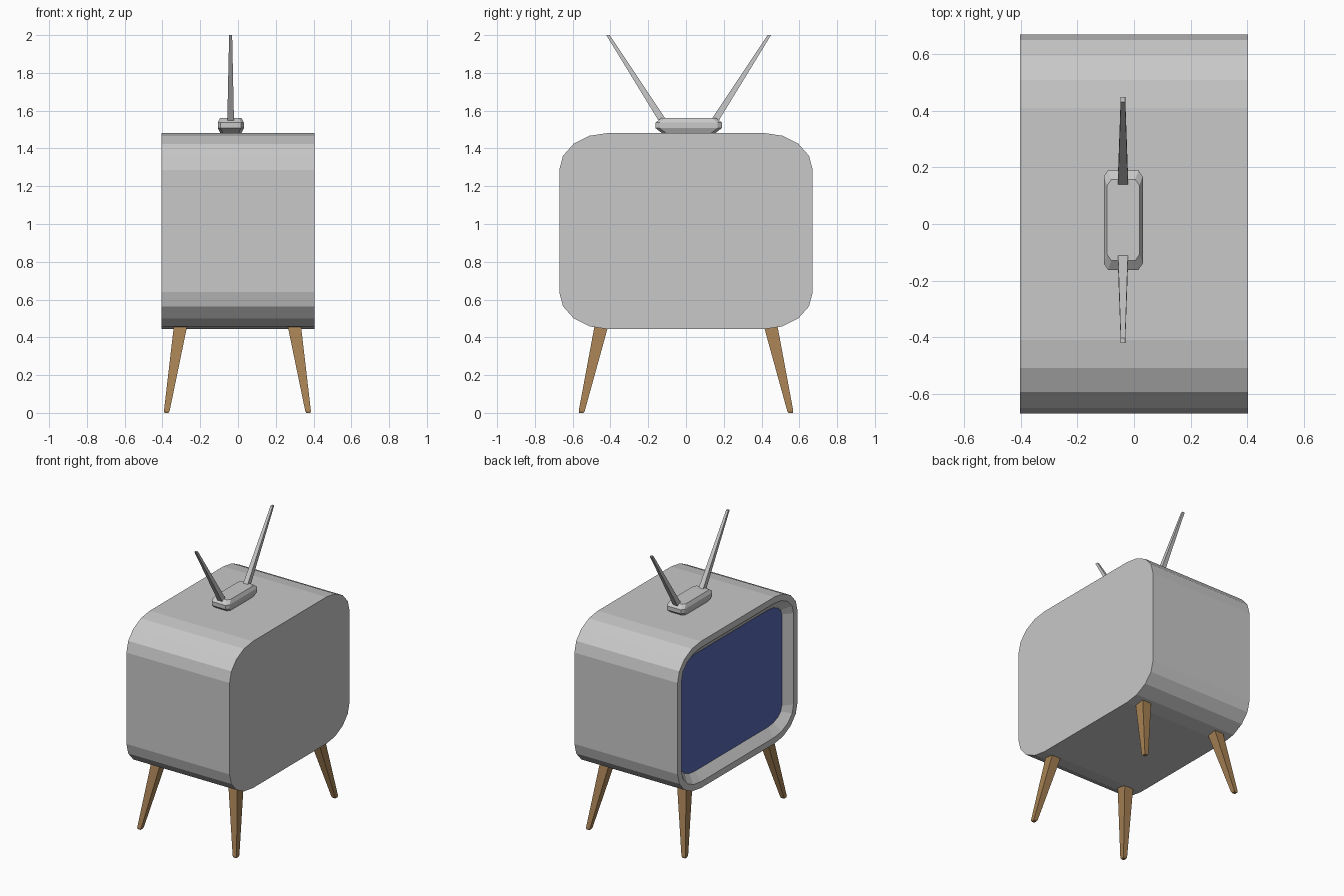
import bpy, bmesh, math

if "Cube" in bpy.data.objects:
    bpy.data.objects.remove(bpy.data.objects["Cube"])


def material(name, rgb):
    m = bpy.data.materials.new(name)
    m.diffuse_color = (*rgb, 1)
    m.use_nodes = True
    m.node_tree.nodes["Principled BSDF"].inputs["Base Color"].default_value = m.diffuse_color
    return m


GREY = material("grey casing", (0.58, 0.58, 0.58))
WOOD = material("warm wood", (0.38, 0.22, 0.088))
BLUE = material("dark blue screen", (0.095, 0.137, 0.44))


def loft(name, rings, mats):
    """Skin a list of equal-length rings and cap both ends; the last cap gets the last material."""
    bm = bmesh.new()
    loops = [[bm.verts.new(p) for p in ring] for ring in rings]
    n = len(loops[0])
    for a, b in zip(loops, loops[1:]):
        for i in range(n):
            j = (i + 1) % n
            bm.faces.new((a[i], a[j], b[j], b[i]))
    bm.faces.new(loops[0][::-1])
    bm.faces.new(loops[-1]).material_index = len(mats) - 1
    bmesh.ops.recalc_face_normals(bm, faces=bm.faces)
    me = bpy.data.meshes.new(name)
    bm.to_mesh(me)
    bm.free()
    for m in mats:
        me.materials.append(m)
    ob = bpy.data.objects.new(name, me)
    bpy.context.collection.objects.link(ob)
    return ob


# Casing: rounded box running along x, with a sloped bezel and screen on the -x side
def casing_ring(x, inset=0.0):
    ry, rz = 0.26 - inset, 0.196 - inset
    pts = []
    for q, (sy, sz) in enumerate([(1, 1), (-1, 1), (-1, -1), (1, -1)]):
        for k in range(5):
            a = math.radians(q * 90 + k * 22.5)
            pts.append((x, sy * 0.411 + ry * math.cos(a),
                        0.9625 + sz * 0.3235 + rz * math.sin(a)))
    return pts


loft("casing", [casing_ring(0.404), casing_ring(-0.404),
                casing_ring(-0.404, 0.045), casing_ring(-0.354, 0.105)], [GREY, BLUE])


# Square ring, used by the legs and the antenna rods
def square_ring(x, y, z, hx, hy):
    return [(x + sx * hx, y + sy * hy, z)
            for sx, sy in ((-1, -1), (1, -1), (1, 1), (-1, 1))]


# Four splayed tapered legs with slightly rounded feet
for sx, side in ((-1, "left"), (1, "right")):
    for sy, end in ((-1, "front"), (1, "back")):
        loft(f"{end}_{side}_leg",
             [square_ring(sx * 0.375 - 0.003, sy * 0.554, 0, 0.011, 0.012),
              square_ring(sx * 0.374 - 0.003, sy * 0.552, 0.01, 0.015, 0.016),
              square_ring(sx * 0.302 - 0.003, sy * 0.449, 0.456, 0.035, 0.036)], [WOOD])


# Antenna base: chamfered block
def block_ring(z, ix, iy):
    hx, hy, cx, cy = 0.069 - ix, 0.176 - iy, 0.015, 0.022
    quad = [(hx, hy - cy), (hx - cx, hy), (-hx + cx, hy), (-hx, hy - cy)]
    quad += [(-x, -y) for x, y in quad]
    return [(-0.038 + x, 0.014 + y, z) for x, y in quad]


loft("antenna_base", [block_ring(1.483, 0.012, 0.032), block_ring(1.508, 0, 0),
                      block_ring(1.537, 0, 0), block_ring(1.561, 0.012, 0.032)], [GREY])

# Two square tapered antenna rods
for s, side in ((-1, "front"), (1, "back")):
    loft(f"{side}_antenna_rod",
         [square_ring(-0.039, 0.014 + s * 0.130, 1.535, 0.018, 0.022),
          square_ring(-0.039, 0.014 + s * 0.427, 2.0, 0.008, 0.009)], [GREY])
